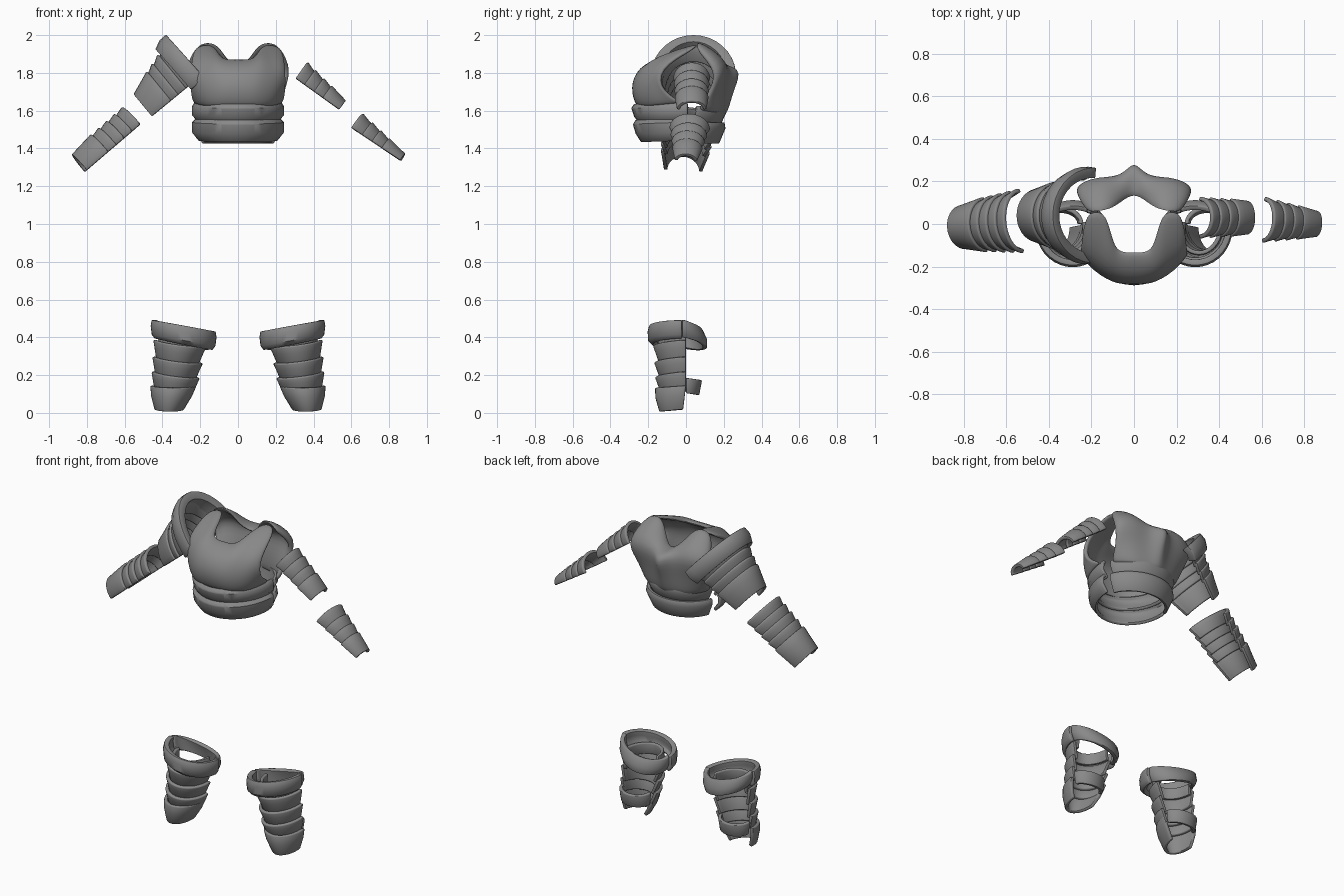
import bpy, bmesh, math
from mathutils import Vector

cube = bpy.data.objects.get("Cube")
if cube:
    bpy.data.objects.remove(cube, do_unlink=True)

steel = bpy.data.materials.new("plain_grey")
steel.use_nodes = True
GREY = (0.25, 0.25, 0.25, 1)
steel.diffuse_color = GREY
steel.node_tree.nodes["Principled BSDF"].inputs["Base Color"].default_value = GREY

X, Y, Z = Vector((1, 0, 0)), Vector((0, 1, 0)), Vector((0, 0, 1))


def grid_object(name, rows, thick, smooth_levels=0, mirror=False, bevel=0.006):
    """Skin a grid of points, give it thickness and soften the rims."""
    bm = bmesh.new()
    verts = [[bm.verts.new(p) for p in row] for row in rows]
    for r0, r1 in zip(verts, verts[1:]):
        for i in range(len(r0) - 1):
            bm.faces.new((r0[i], r0[i + 1], r1[i + 1], r1[i]))
    mesh = bpy.data.meshes.new(name)
    bm.to_mesh(mesh)
    bm.free()
    mesh.materials.append(steel)
    ob = bpy.data.objects.new(name, mesh)
    bpy.context.collection.objects.link(ob)
    if mirror:
        ob.modifiers.new("mirror", 'MIRROR').merge_threshold = 0.001
    solid = ob.modifiers.new("thickness", 'SOLIDIFY')
    solid.thickness, solid.offset = thick, 0
    if smooth_levels:
        ob.modifiers.new("round", 'SUBSURF').levels = smooth_levels
    else:
        rim = ob.modifiers.new("rim", 'BEVEL')
        rim.width, rim.segments, rim.angle_limit = bevel, 2, math.radians(50)
    bpy.ops.object.select_all(action='DESELECT')
    ob.select_set(True)
    bpy.context.view_layer.objects.active = ob
    bpy.ops.object.convert(target='MESH')
    bpy.ops.object.shade_smooth_by_angle(angle=math.radians(45))
    return ob


def band(name, origin, axes, profile, arc=(0, 180), sag=0.0, thick=0.02, tilt=0.0, steps=18):
    """Curved plate: profile of (distance, half width, height) swept round an arc."""
    side, out, along = axes
    rows = []
    for d, w, h in profile:
        row = []
        for i in range(steps + 1):
            a = math.radians(arc[0] + (arc[1] - arc[0]) * i / steps)
            c, s = math.cos(a), math.sin(a)
            row.append(Vector(origin) + side * (w * c) + out * (h * s)
                       + along * (d + sag * s + tilt * c))
        rows.append(row)
    return grid_object(name, rows, thick)


def limb(name, start, end, out, widths, heights, breaks, taper=0.84, end_taper=0.92, sag=0.0):
    """Overlapping plates, each wide at the top and narrowing under the next."""
    start, end = Vector(start), Vector(end)
    along = (end - start).normalized()
    side = along.cross(out).normalized()
    length = (end - start).length
    out = side.cross(along).normalized()
    mix = lambda pair, t: pair[0] + (pair[1] - pair[0]) * t
    for n, (t0, t1) in enumerate(zip(breaks, breaks[1:])):
        last = t1 == breaks[-1]
        t2 = t1 if last else t1 + 0.06
        k = end_taper if last else taper
        prof = []
        for f in (0, 0.35, 1):
            t = t0 + (t2 - t0) * f
            shrink = 1 + (k - 1) * f
            prof.append((t * length, mix(widths, t) * shrink, mix(heights, t) * shrink))
        band(f"{name}_plate_{n + 1}", start, (side, out, along), prof, sag=sag)


def patch(name, columns, thick):
    """Smooth mirrored shell from columns of cage points, centre to side."""
    return grid_object(name, columns, thick, smooth_levels=2, mirror=True)


# Breastplate with square neck scoop, shoulder straps and open armholes
patch("breastplate", [
    [(0, -.25, 1.62), (0, -.285, 1.72), (0, -.25, 1.82), (0, -.13, 1.87)],
    [(.075, -.245, 1.62), (.085, -.28, 1.72), (.085, -.23, 1.83), (.075, -.13, 1.865)],
    [(.13, -.225, 1.62), (.14, -.25, 1.73), (.13, -.2, 1.86), (.1, -.07, 1.9)],
    [(.18, -.18, 1.62), (.2, -.21, 1.73), (.175, -.17, 1.86), (.13, .06, 1.95)],
    [(.215, -.11, 1.63), (.235, -.16, 1.74), (.22, -.16, 1.85), (.185, .07, 1.95)],
    [(.23, .01, 1.64), (.245, -.13, 1.69), (.25, -.15, 1.82), (.235, .04, 1.93)]], .03)

# Backplate with raised spine, notched collar and shoulder lobes
patch("backplate", [
    [(0, .21, 1.58), (0, .25, 1.71), (0, .33, 1.82), (0, .14, 1.82)],
    [(.05, .19, 1.58), (.05, .2, 1.72), (.06, .22, 1.84), (.06, .1, 1.86)],
    [(.14, .17, 1.58), (.16, .18, 1.72), (.17, .24, 1.86), (.11, .06, 1.97)],
    [(.2, .11, 1.59), (.22, .15, 1.72), (.27, .21, 1.83), (.2, .05, 1.96)],
    [(.22, .05, 1.6), (.235, .13, 1.7), (.275, .16, 1.81), (.22, .06, 1.91)]], .035)

# Waist bands, front and back
for n, top in enumerate((1.64, 1.555)):
    drop = 0.1 + 0.01 * n
    k = 1 - 0.03 * n
    band(f"front_waist_band_{n + 1}", (0, 0, top), (X, -Y, -Z),
         [(0, .22 * k, .265 * k), (.02, .235, .28 * k), (drop * .6, .235, .265 * k),
          (drop, .2, .235 * k)], arc=(-2, 182), sag=.008, thick=.02)
    band(f"back_waist_band_{n + 1}", (0, 0, top - .015), (X, Y, -Z),
         [(0, .22, .2 * k), (.03, .225, .205 * k), (drop, .19, .17 * k)],
         arc=(15, 165), sag=.003, thick=.02)

# Large right shoulder: flared collar and arm plates
side_r = Vector((-.66, 0, .75)).normalized()
axis_r = Vector((-.75, 0, -.66)).normalized()
band("right_shoulder_collar", (-.19, .04, 1.785), (Y, side_r, axis_r),
     [(0, .2, .265), (.04, .205, .265), (.085, .185, .245)], arc=(-4, 184), thick=.05)
limb("right_upper_arm", (-.23, .04, 1.755), (-.455, .04, 1.57), side_r,
     (.19, .12), (.245, .15), (0, .2, .38, .55, 1), taper=.9, end_taper=.95)
limb("right_forearm", (-.525, .015, 1.52), (-.805, -.015, 1.28), side_r,
     (.145, .105), (.125, .12), (0, .15, .3, .45, .6, 1), end_taper=.88)

# Small left arm plates
limb("left_upper_arm", (.305, .03, 1.77), (.535, .03, 1.605), Vector((.6, 0, .8)),
     (.09, .075), (.1, .055), (0, .2, .42, .62, 1))
limb("left_forearm", (.605, .02, 1.505), (.86, 0, 1.335), Vector((.6, 0, .8)),
     (.1, .055), (.09, .038), (0, .22, .42, .62, 1))

# Leg guards: knee ring, shin plates, ankle plate and calf strap
for label, s in (("left", 1), ("right", -1)):
    across = X * s
    band(f"{label}_knee_guard", (.288 * s, -.02, .46), (across, -Y, -Z),
         [(0, .155, .16), (.03, .16, .168), (.07, .155, .168), (.09, .14, .145)],
         tilt=-.03, thick=.03)
    band(f"{label}_knee_back", (.288 * s, -.02, .465), (across, Y, -Z),
         [(0, .15, .095), (.05, .148, .12), (.09, .13, .12)],
         sag=.03, tilt=-.03, thick=.025)
    band(f"{label}_knee_lining", (.305 * s, 0, .42), (across, -Y, -Z),
         [(0, .105, .135), (.07, .11, .14)])
    limb(f"{label}_shin", (.308 * s, 0, .37), (.34 * s, 0, .125), -Y,
         (.132, .114), (.165, .15), (0, .36, .68, 1), taper=.82, end_taper=.84, sag=.012)
    band(f"{label}_ankle_plate", (.342 * s, 0, .145), (across, -Y, (-Z + across * .18 - Y * .12)),
         [(0, .112, .152), (.05, .1, .145), (.125, .068, .115)], sag=.012)
    band(f"{label}_calf_strap", (.342 * s, 0, .185), (across, Y, -Z),
         [(0, .095, .075), (.08, .085, .06)], sag=.01)
